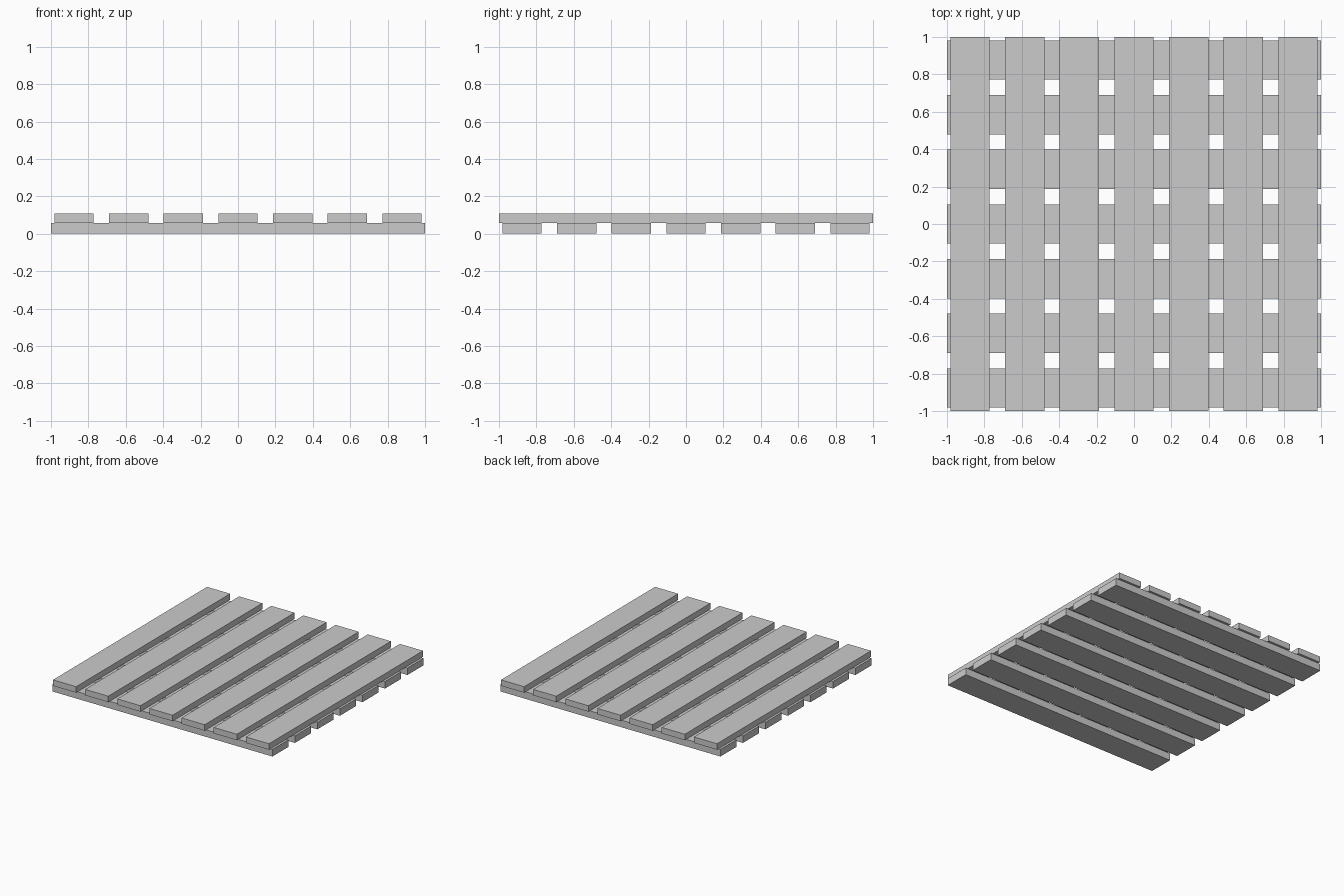
import bpy

if "Cube" in bpy.data.objects:
    bpy.data.objects.remove(bpy.data.objects["Cube"])

COUNT, PITCH, WIDTH, LENGTH = 7, 0.2922, 0.21, 2.0
SPLIT, TOP = 0.058, 0.107


def slat(name, centre, size):
    bpy.ops.mesh.primitive_cube_add(size=1, location=centre)
    ob = bpy.context.object
    ob.name = name
    ob.scale = size
    bpy.ops.object.transform_apply(location=False, rotation=False, scale=True)


for i in range(COUNT):
    offset = (i - (COUNT - 1) / 2) * PITCH
    # lower layer runs left to right
    slat(f"lower_slat_{i + 1}", (0, offset, SPLIT / 2), (LENGTH, WIDTH, SPLIT))
    # upper layer runs front to back, resting on the lower one
    slat(f"upper_slat_{i + 1}", (offset, 0, (SPLIT + TOP) / 2),
         (WIDTH, LENGTH, TOP - SPLIT))
